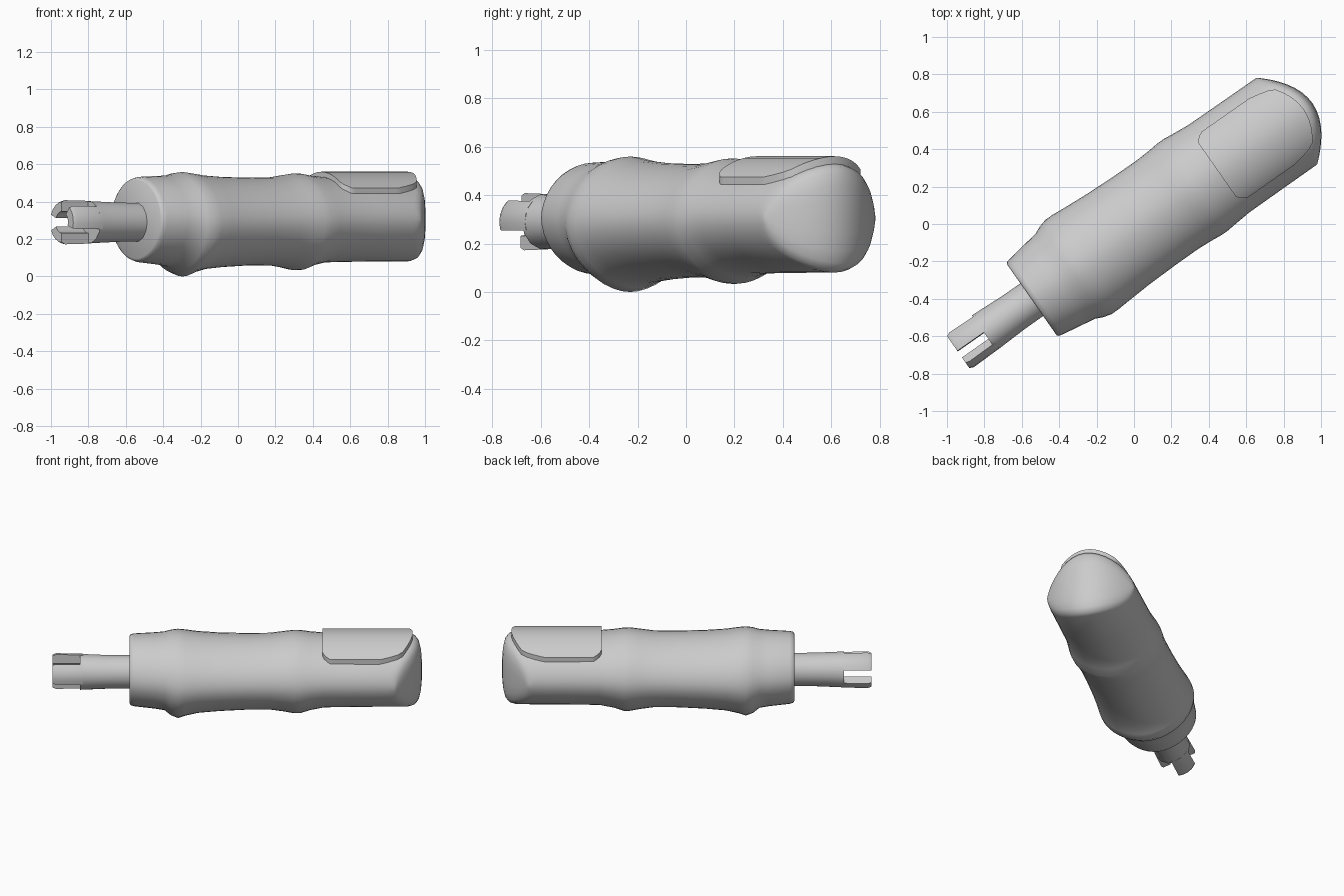
import bpy, bmesh, math

if "Cube" in bpy.data.objects:
    bpy.data.objects.remove(bpy.data.objects["Cube"])

YAW = math.radians(35)   # tool lies diagonally in plan
TC = -0.018              # centre line offset
N = 40


def make(name, bm, angle=40):
    bmesh.ops.remove_doubles(bm, verts=bm.verts[:], dist=1e-4)
    bmesh.ops.recalc_face_normals(bm, faces=bm.faces[:])
    me = bpy.data.meshes.new(name)
    bm.to_mesh(me)
    bm.free()
    ob = bpy.data.objects.new(name, me)
    bpy.context.collection.objects.link(ob)
    ob.rotation_euler.z = YAW
    bpy.ops.object.select_all(action='DESELECT')
    ob.select_set(True)
    bpy.context.view_layer.objects.active = ob
    bpy.ops.object.shade_smooth_by_angle(angle=math.radians(angle))
    return ob


def bridge(bm, a, b):
    n = len(a)
    for i in range(n):
        bm.faces.new((a[i], a[(i + 1) % n], b[(i + 1) % n], b[i]))


def spow(v, p):
    return math.copysign(abs(v) ** p, v)


E = 1.87                 # superellipse exponent of the grip section


def section(bm, s, hw, lo, hi, bow=0.0):
    ring = []
    for i in range(N):
        a = 2 * math.pi * i / N
        c, d = spow(math.cos(a), 2 / E), spow(math.sin(a), 2 / E)
        ring.append(bm.verts.new((s - bow * c * c, TC + hw * c,
                                  (lo + hi) / 2 + d * (hi - lo) / 2)))
    return ring


# Handle: lofted grip with two swells and a plan-rounded butt end
stations = [
    (-.68, .232, .095, .515, 0), (-.672, .241, .082, .528, 0), (-.65, .247, .075, .533, 0),
    (-.52, .268, .062, .538, 0), (-.46, .278, .052, .543, 0), (-.42, .296, .018, .554, 0),
    (-.375, .308, .000, .559, 0), (-.33, .308, .018, .553, 0), (-.25, .302, .038, .541, 0),
    (-.12, .294, .050, .532, 0), (.05, .289, .059, .528, 0), (.2, .288, .060, .530, 0),
    (.29, .293, .046, .543, 0), (.35, .299, .034, .551, 0), (.39, .299, .034, .550, 0),
    (.45, .293, .056, .540, 0), (.54, .285, .075, .532, 0), (.75, .284, .079, .530, .04),
    (1.09, .283, .080, .530, .165), (1.118, .283, .090, .520, .165),
    (1.136, .283, .118, .492, .165), (1.147, .282, .17, .44, .165), (1.152, .281, .24, .37, .165)]
bm = bmesh.new()
rings = [section(bm, *st) for st in stations]
for a, b in zip(rings, rings[1:]):
    bridge(bm, a, b)
bm.faces.new(rings[0])
last = rings[-1]
for i in range(N // 2):              # close the bowed end with strips across it
    f = {last[i], last[i + 1], last[-i - 1], last[-i % N]}
    order = [v for v in (last[i], last[i + 1], last[-i - 1], last[-i % N]) if v in f]
    uniq = list(dict.fromkeys(order))
    if len(uniq) > 2:
        bm.faces.new(uniq)
make("handle", bm, 50)

# Thumb pad: raised skin over the top of the butt end
bm = bmesh.new()
NT, NS = 20, 12
HW = .215
top, low = [], []
for j in range(NT + 1):
    q = -1 + 2 * j / NT
    t = HW * math.sin(q * math.pi / 2)
    corner = max(0, abs(t) / HW - .8) / .2
    s0 = .53 + .05 * corner ** 2
    s1 = 1.095 - 2.1 * t * t - .11 * corner ** 2
    z = .305 + .225 * (1 - (abs(t) / .284) ** E) ** (1 / E)
    zt = min(z + .03, .56)
    col = [s0 + (s1 - s0) * k / NS for k in range(NS + 1)]
    top.append([bm.verts.new((s, t + TC, zt)) for s in col])
    low.append([bm.verts.new((s, t + TC, z - .03)) for s in col])
for g in (top, low):
    for j in range(NT):
        for k in range(NS):
            bm.faces.new((g[j][k], g[j + 1][k], g[j + 1][k + 1], g[j][k + 1]))


def rim(g):
    return ([r[0] for r in g] + g[-1][1:] + [r[-1] for r in g[-2::-1]] + g[0][-2:0:-1])


bridge(bm, rim(top), rim(low))
make("thumb_pad", bm)


# Shaft: short round rod out of the front of the handle
def circle(bm, s, r, n=14):
    return [bm.verts.new((s, TC + r * math.cos(2 * math.pi * i / n),
                          .29 + r * math.sin(2 * math.pi * i / n))) for i in range(n)]


bm = bmesh.new()
parts = [circle(bm, s, r) for s, r in ((-.6, .106), (-.8, .107), (-.99, .115))]
for a, b in zip(parts, parts[1:]):
    bridge(bm, a, b)
bm.faces.new(parts[0])
bm.faces.new(parts[-1])
make("shaft", bm)

# Tip prongs: three ring sectors around the rod end
for idx, mid in enumerate((165, 55, -57)):
    bm = bmesh.new()
    loops = []
    for s, r in ((-.97, .114), (-1.14, .118), (-1.163, .108)):
        pts = []
        for rad, sgn in ((r, 1), (.058, -1)):
            for k in range(5):
                a = math.radians(mid + sgn * (-33 + 66 * k / 4))
                pts.append(bm.verts.new((s, TC + rad * math.cos(a), .29 + rad * math.sin(a))))
        loops.append(pts)
    for a, b in zip(loops, loops[1:]):
        bridge(bm, a, b)
    bm.faces.new(loops[0])
    bm.faces.new(loops[-1])
    make(f"tip_prong_{idx + 1}", bm, 30)
